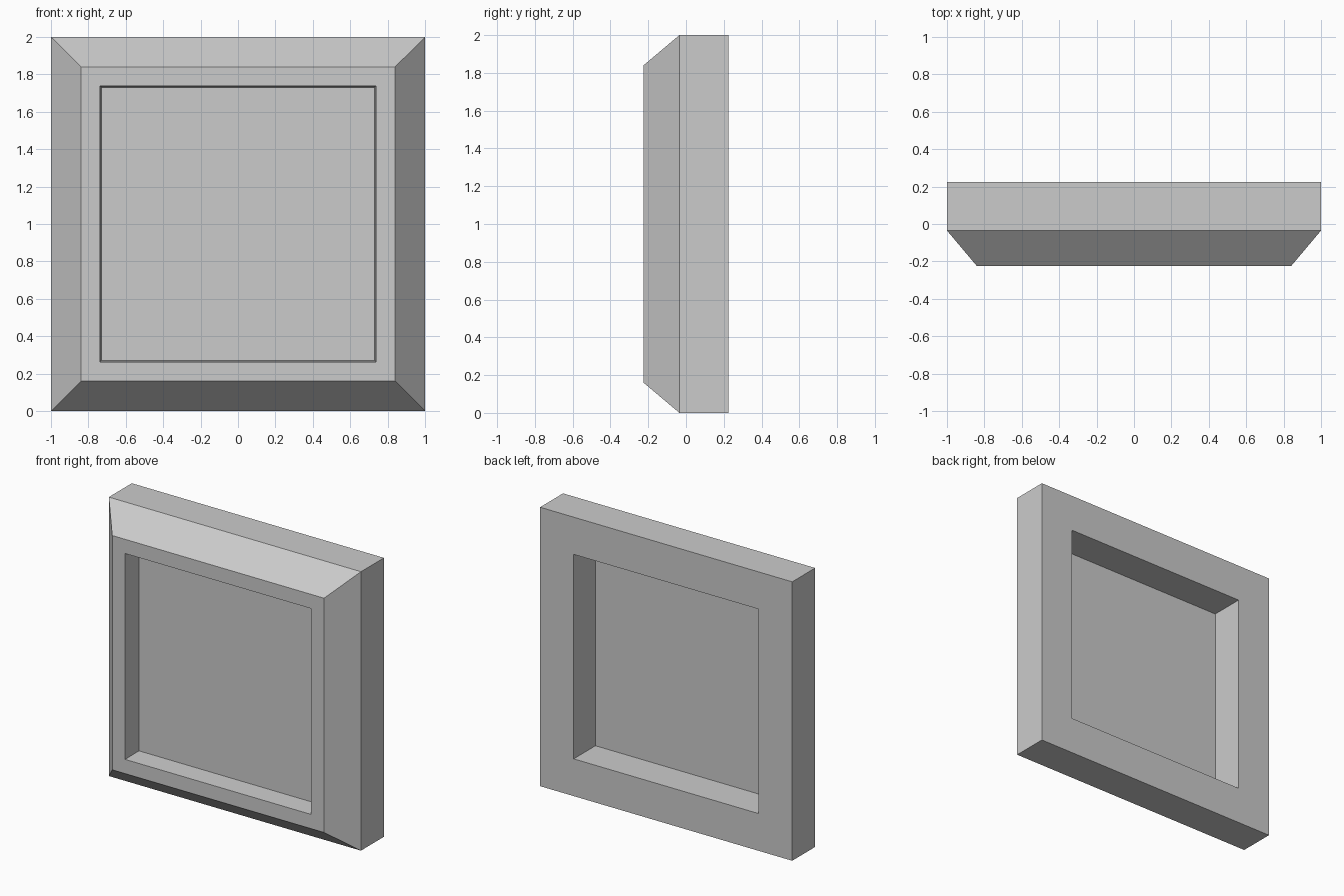
import bpy
import bmesh

cube = bpy.data.objects.get("Cube")
if cube:
    bpy.data.objects.remove(cube, do_unlink=True)

MID = 1.0  # height of the panel's centre

grey = bpy.data.materials.new("plain_grey")
grey.use_nodes = True
grey.diffuse_color = (0.6, 0.6, 0.6, 1)
grey.node_tree.nodes["Principled BSDF"].inputs["Base Color"].default_value = (0.6, 0.6, 0.6, 1)


def square_loft(name, rings, closed):
    """Skin square rings given as (half size, y); join last to first, or cap both ends."""
    bm = bmesh.new()
    loops = [[bm.verts.new((sx * h, y, MID + sz * h))
              for sx, sz in ((-1, -1), (1, -1), (1, 1), (-1, 1))]
             for h, y in rings]
    pairs = list(zip(loops, loops[1:]))
    if closed:
        pairs.append((loops[-1], loops[0]))
    else:
        bm.faces.new(loops[0])
        bm.faces.new(loops[-1][::-1])
    for a, b in pairs:
        for i in range(4):
            j = (i + 1) % 4
            bm.faces.new((a[i], a[j], b[j], b[i]))
    bmesh.ops.recalc_face_normals(bm, faces=bm.faces)
    mesh = bpy.data.meshes.new(name)
    bm.to_mesh(mesh)
    bm.free()
    mesh.materials.append(grey)
    obj = bpy.data.objects.new(name, mesh)
    bpy.context.collection.objects.link(obj)
    return obj


# Frame: square back, wide front chamfer, opening that narrows slightly inward
FRONT, BACK = -0.225, 0.225
PANE_FRONT, PANE_BACK = -0.078, -0.018
square_loft("frame", [
    (1.0, BACK), (1.0, -0.035), (0.84, FRONT),
    (0.738, FRONT), (0.731, PANE_FRONT), (0.731, PANE_BACK), (0.733, BACK),
], closed=True)

# Pane filling the opening, recessed from both sides
square_loft("pane", [(0.732, PANE_FRONT), (0.732, PANE_BACK)], closed=False)
